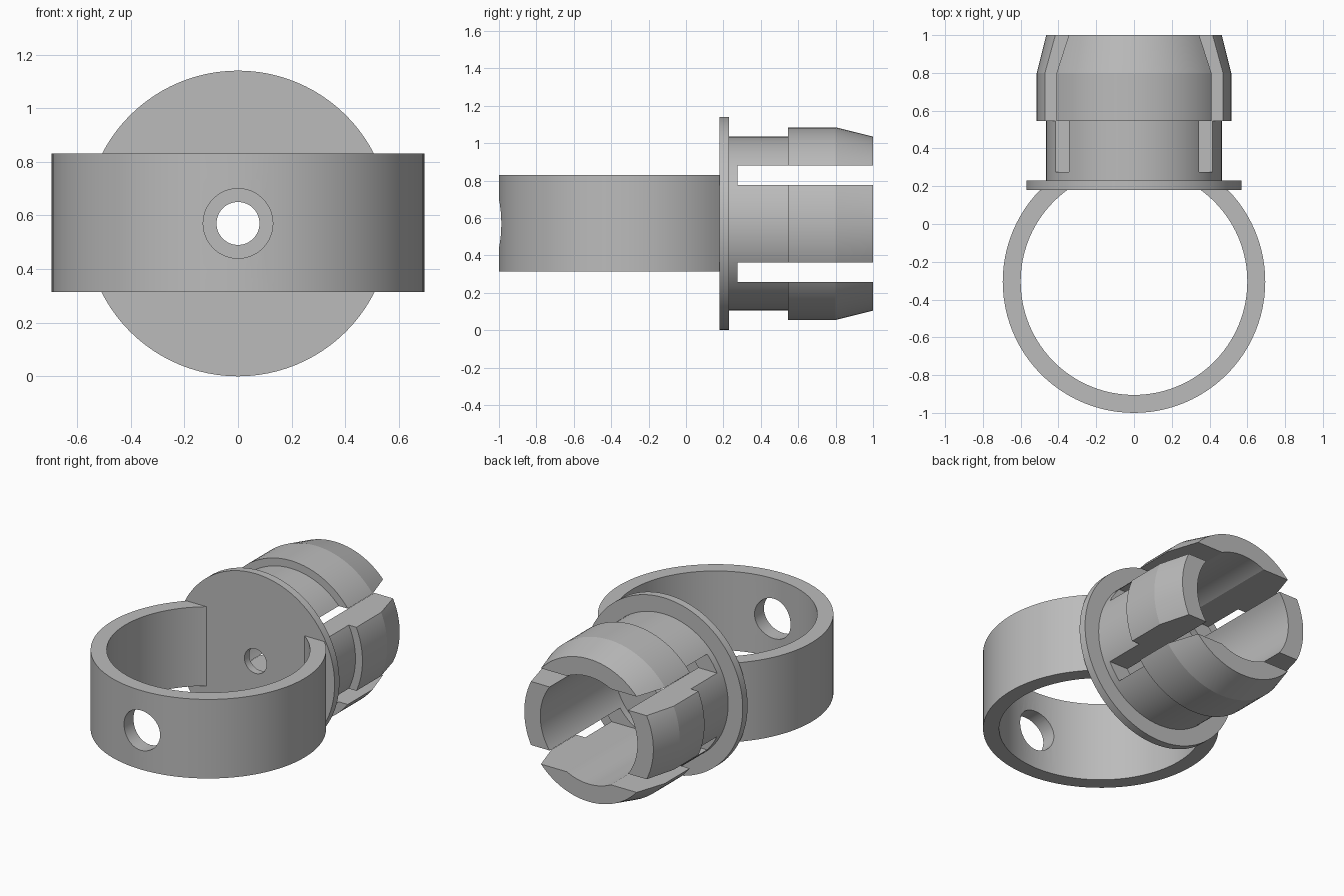
import bpy, bmesh, math
from mathutils import Matrix, Vector

if "Cube" in bpy.data.objects:
    bpy.data.objects.remove(bpy.data.objects["Cube"], do_unlink=True)

SEGMENTS = 96
AXIS_Z = 0.57          # height of the socket axis
RING_Y = -0.305        # centre of the clamp ring

grey = bpy.data.materials.new("plain grey")
grey.use_nodes = True
colour = (0.5, 0.5, 0.5, 1)
grey.diffuse_color = colour
grey.node_tree.nodes["Principled BSDF"].inputs["Base Color"].default_value = colour


def make_object(name, bm):
    bmesh.ops.recalc_face_normals(bm, faces=bm.faces[:])
    mesh = bpy.data.meshes.new(name)
    bm.to_mesh(mesh)
    bm.free()
    mesh.materials.append(grey)
    obj = bpy.data.objects.new(name, mesh)
    bpy.context.collection.objects.link(obj)
    return obj


def lathe(name, profile, matrix):
    """Spin a closed (radius, height) profile around z, then place it."""
    bm = bmesh.new()
    rings = []
    for i in range(SEGMENTS):
        a = 2 * math.pi * i / SEGMENTS
        rings.append([bm.verts.new((r * math.cos(a), r * math.sin(a), h))
                      for r, h in profile])
    n = len(profile)
    for i in range(SEGMENTS):
        a, b = rings[i], rings[(i + 1) % SEGMENTS]
        for j in range(n):
            k = (j + 1) % n
            bm.faces.new((a[j], b[j], b[k], a[k]))
    bm.transform(matrix)
    return make_object(name, bm)


def box(name, low, high):
    low, high = Vector(low), Vector(high)
    bm = bmesh.new()
    bmesh.ops.create_cube(bm, size=1)
    bm.transform(Matrix.Translation((low + high) / 2)
                 @ Matrix.Diagonal((high - low).to_4d()))
    return make_object(name, bm)


def cut(obj, cutter):
    cutter.hide_render = True
    mod = obj.modifiers.new("cut", "BOOLEAN")
    mod.operation = "DIFFERENCE"
    mod.solver = "EXACT"
    mod.object = cutter
    bpy.context.view_layer.objects.active = obj
    bpy.ops.object.modifier_apply(modifier=mod.name)
    bpy.data.objects.remove(cutter, do_unlink=True)


def smooth(obj):
    bpy.ops.object.select_all(action="DESELECT")
    obj.select_set(True)
    bpy.context.view_layer.objects.active = obj
    bpy.ops.object.shade_smooth_by_angle(angle=math.radians(12))


# Clamp ring, cut flat where it meets the flange, with a screwdriver hole
ring = lathe("clamp_ring",
             [(0.6, 0.315), (0.695, 0.315), (0.695, 0.83), (0.6, 0.83)],
             Matrix.Translation((0, RING_Y, 0)))
cut(ring, box("ring_trim", (-1, 0.182, 0), (1, 0.6, 1.2)))
bm = bmesh.new()
bmesh.ops.create_cone(bm, cap_ends=True, segments=48, radius1=0.13,
                      radius2=0.13, depth=0.4)
bm.transform(Matrix.Translation((0, -0.95, AXIS_Z))
             @ Matrix.Rotation(math.pi / 2, 4, "X"))
cut(ring, make_object("hole_cutter", bm))
smooth(ring)

# Flange with its screw hole, and the hollow barbed plug behind it
plug_profile = [(0.08, 0.18), (0.57, 0.18), (0.57, 0.23), (0.465, 0.23),
                (0.465, 0.545), (0.515, 0.545), (0.515, 0.8), (0.465, 1),
                (0.35, 1), (0.35, 0.23), (0.08, 0.23)]
plug = lathe("flanged_plug", plug_profile,
             Matrix.Translation((0, 0, AXIS_Z))
             @ Matrix.Rotation(-math.pi / 2, 4, "X"))

# Two level slots split the plug into four spring fingers
for side in (-1, 1):
    z1, z2 = sorted((AXIS_Z + side * 0.207, AXIS_Z + side * 0.312))
    cut(plug, box("slot_cutter", (-0.7, 0.275, z1), (0.7, 1.1, z2)))
smooth(plug)
